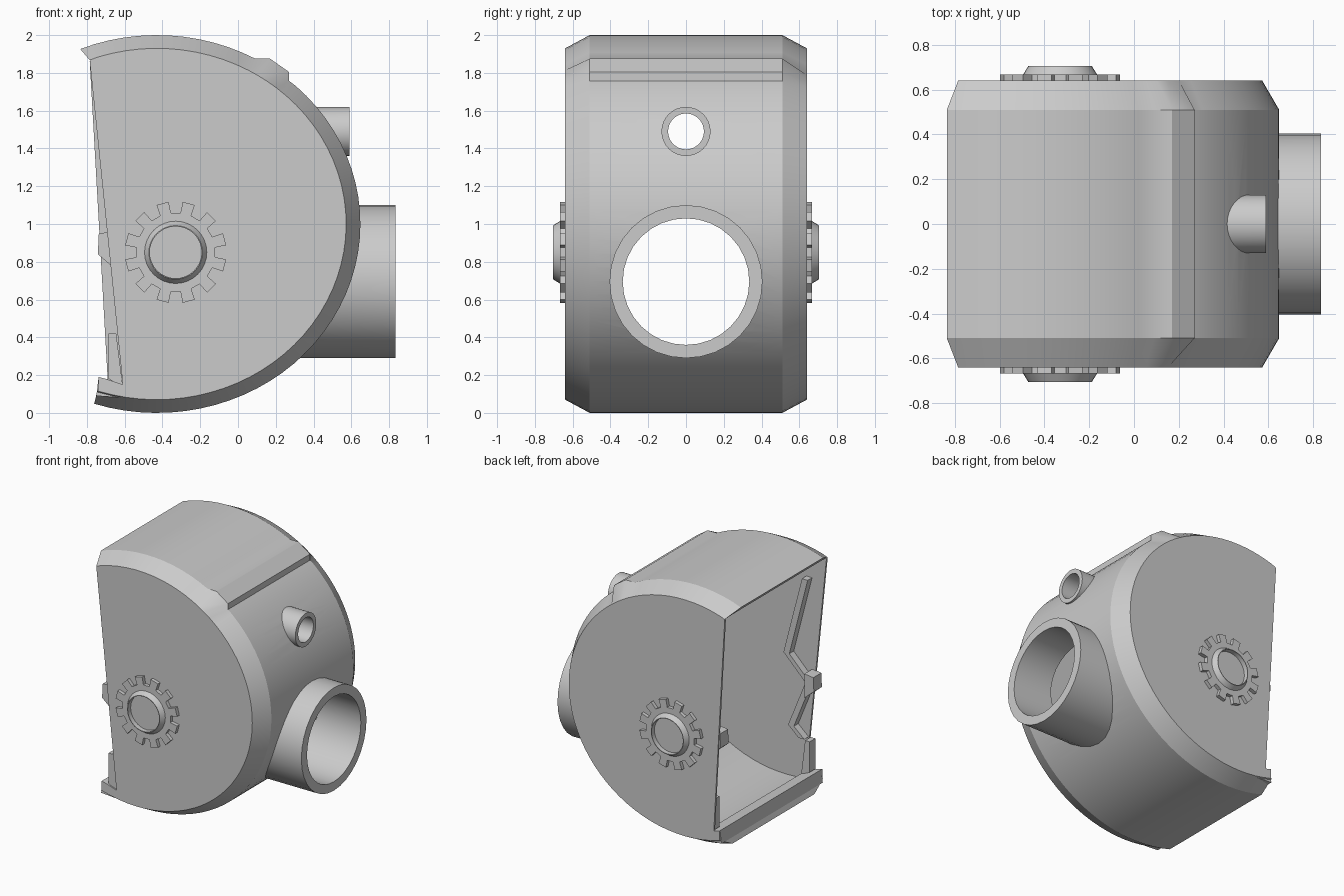
import bpy, bmesh, math

if "Cube" in bpy.data.objects:
    bpy.data.objects.remove(bpy.data.objects["Cube"])

grey = bpy.data.materials.new("plain grey")
grey.use_nodes = True
COLOUR = (0.6, 0.6, 0.6, 1)
grey.diffuse_color = COLOUR
grey.node_tree.nodes["Principled BSDF"].inputs["Base Color"].default_value = COLOUR

CX, CZ, RX, RZ = -0.43, 1.0, 1.078, 1.0   # drum centre and radii
HALF, FLAT = 0.64, 0.51                   # half width, unbevelled half width
RIM, INNER = 0.93, 0.925                  # scale of the bevelled rim and of the inside


def finish(name, bm):
    bm.normal_update()
    bmesh.ops.recalc_face_normals(bm, faces=bm.faces)
    if bm.calc_volume(signed=True) < 0:
        bmesh.ops.reverse_faces(bm, faces=bm.faces)
    mesh = bpy.data.meshes.new(name)
    bm.to_mesh(mesh)
    bm.free()
    mesh.materials.append(grey)
    ob = bpy.data.objects.new(name, mesh)
    bpy.context.collection.objects.link(ob)
    return ob


def skin(name, rings, closed=False):
    """Skin a list of rings; closed joins the last ring to the first."""
    bm = bmesh.new()
    loops = [[bm.verts.new(p) for p in ring] for ring in rings]
    pairs = list(zip(loops, loops[1:]))
    if closed:
        pairs.append((loops[-1], loops[0]))
    else:
        bm.faces.new(loops[0])
        bm.faces.new(loops[-1])
    for a, b in pairs:
        for i in range(len(a)):
            j = (i + 1) % len(a)
            bm.faces.new((a[i], a[j], b[j], b[i]))
    return finish(name, bm)


def loft(name, sections):
    """Join (y, outline) sections of equal point count, with closed ends."""
    return skin(name, [[(x, y, z) for x, z in pts] for y, pts in sections])


def circle(r, steps=32):
    return [(r * math.cos(math.tau * i / steps), r * math.sin(math.tau * i / steps))
            for i in range(steps)]


def arc(first, last, steps, s=1.0):
    angles = [math.radians(first + (last - first) * i / steps) for i in range(steps + 1)]
    return [(CX + RX * s * math.cos(a), CZ + RZ * s * math.sin(a)) for a in angles]


def wall_x(z):
    """Inner end of a pipe at height z, a little way inside the drum's wall."""
    return CX + RX * math.sqrt(1 - (z - CZ) ** 2) - 0.12


# Curved drum wall; the ridge on the upper right fades out over the bevel
ridge = [(0.17, 1.875), (0.27, 1.805), (0.27, 1.758)]
outer = arc(112.1, 61.1, 12) + ridge + arc(47, -107.9, 36)
rim = arc(112.1, 61.1, 12, RIM) + arc(58, 51, 2, RIM) + arc(47, -107.9, 36, RIM)
rim[0], rim[-1] = (-0.785, 1.868), (-0.745, 0.116)
inner = arc(110.5, -108, 50, INNER)
back_to_start = inner[::-1]
drum = loft("drum_wall", [(-HALF, rim + back_to_start), (-FLAT, outer + back_to_start),
                          (FLAT, outer + back_to_start), (HALF, rim + back_to_start)])

# Pipes that open through the curved wall
for name, z, r_out, r_in, end in (("large_pipe", 0.695, 0.405, 0.335, 0.835),
                                  ("small_pipe", 1.49, 0.13, 0.095, 0.59)):
    out_ring, in_ring = circle(r_out), circle(r_in)
    skin(name, [[(wall_x(z + v), u, z + v) for u, v in out_ring],
                [(end, u, z + v) for u, v in out_ring],
                [(end, u, z + v) for u, v in in_ring],
                [(wall_x(z + v), u, z + v) for u, v in in_ring]], True)
    hole = circle((r_in + r_out) / 2)
    bore = skin(name + "_cutter", [[(x, u, z + v) for u, v in hole] for x in (0.05, 1)])
    mod = drum.modifiers.new("bore", "BOOLEAN")
    mod.operation, mod.solver, mod.object = "DIFFERENCE", "EXACT", bore
    bpy.context.view_layer.objects.active = drum
    bpy.ops.object.modifier_apply(modifier=mod.name)
    bpy.data.objects.remove(bore)

# Gear outline
gear = []
for i in range(12):
    for offset, r in ((-8, 0.21), (-7, 0.27), (7, 0.27), (8, 0.21)):
        a = math.radians(15 + 30 * i + offset)
        gear.append((-0.33 + r * math.cos(a), 0.85 + r * math.sin(a)))

# Hub profile with a sunken middle: radius and distance from the drum's middle
hub = [(0.165, 0.63), (0.165, 0.668), (0.142, 0.705), (0.137, 0.705), (0.137, 0.665)]

# Zigzag strut, tab and foot on the inside of each side wall
zigzag = [(-0.66, 1.68), (-0.5, 1.06), (-0.69, 0.87), (-0.54, 0.5), (-0.63, 0.42)]
strut = zigzag + [(x + 0.05, z) for x, z in reversed(zigzag)]
tab = [(-0.66, 0.77), (-0.742, 0.84), (-0.737, 0.95), (-0.66, 0.96)]
foot = [(-0.61, 0.14), (-0.685, 0.18), (-0.685, 0.42), (-0.645, 0.42)]

for side, word, corner in ((-1, "front", (-0.61, 0.15)), (1, "back", (-0.69, 0.178))):
    wall = inner + [(-0.738, 0.19), (-0.7, 0.18), corner, (-0.785, 1.862)]
    for part, outline, near, far in (("side_wall", wall, 0.625, HALF),
                                     ("strut", strut, 0.57, 0.63),
                                     ("tab", tab, 0.53, 0.63),
                                     ("foot", foot, 0.56, 0.63),
                                     ("gear", gear, 0.63, 0.668)):
        loft(word + "_" + part, [(side * near, outline), (side * far, outline)])
    skin(word + "_hub", [[(-0.33 + u, side * y, 0.85 + v) for u, v in circle(r)]
                         for r, y in hub])

# Sill along the bottom of the open side
sill = [(-0.75, 0.09), (-0.738, 0.19), (-0.7, 0.18), (-0.61, 0.15), (-0.61, 0.08)]
loft("sill", [(-0.63, sill), (0.63, sill)])

# Smooth curves, sharp edges
for ob in bpy.context.collection.objects:
    if ob.type == "MESH":
        bpy.ops.object.select_all(action="DESELECT")
        ob.select_set(True)
        bpy.context.view_layer.objects.active = ob
        bpy.ops.object.shade_smooth_by_angle(angle=math.radians(25))
